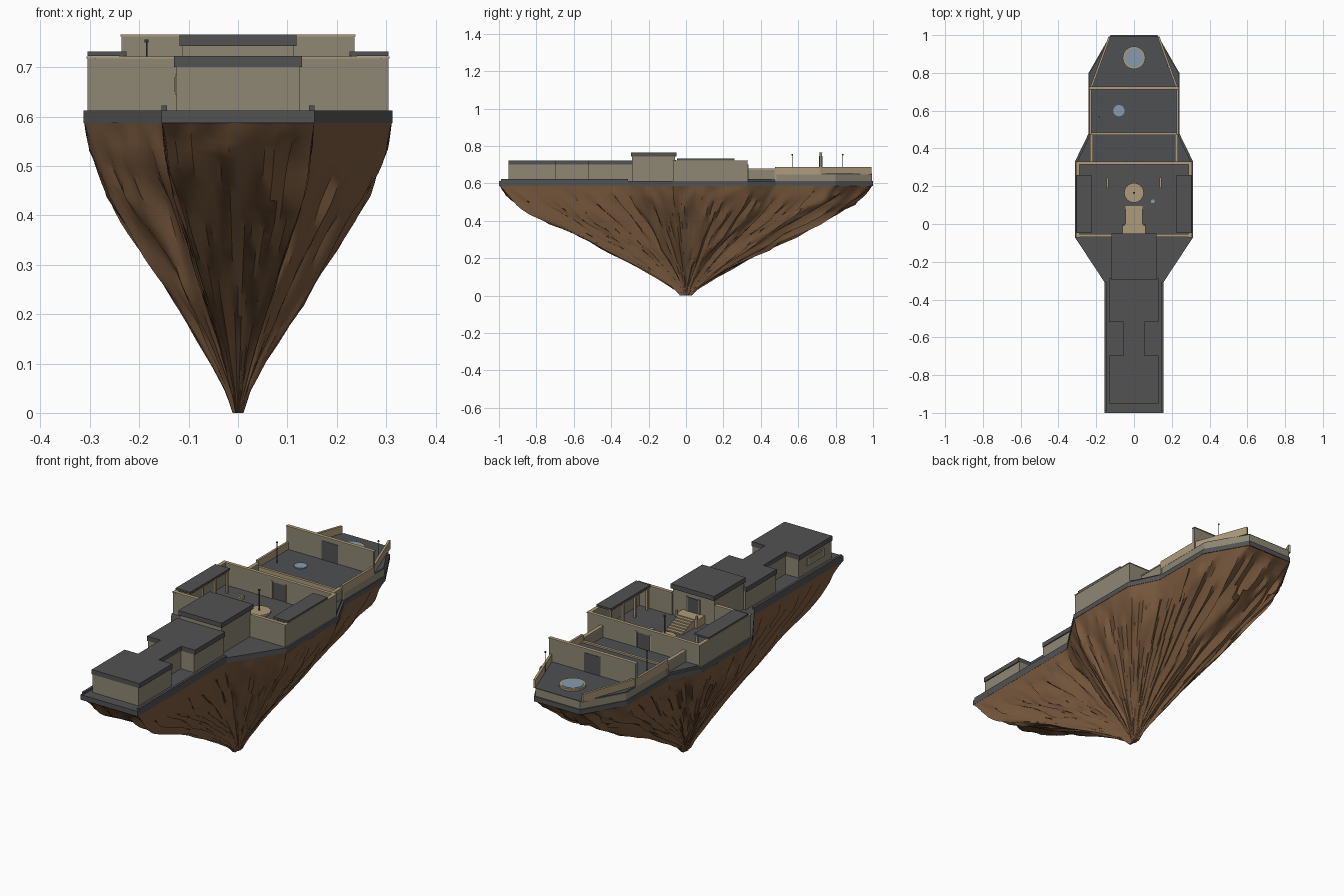
import bpy, bmesh, math
from mathutils import Vector, noise

if "Cube" in bpy.data.objects:
    bpy.data.objects.remove(bpy.data.objects["Cube"])


def material(name, rgb):
    m = bpy.data.materials.new(name)
    m.diffuse_color = (*rgb, 1)
    m.use_nodes = True
    m.node_tree.nodes["Principled BSDF"].inputs["Base Color"].default_value = m.diffuse_color
    return m


ROCK = material("rock_brown", (0.20, 0.105, 0.05))
WALL = material("wall_beige", (0.27, 0.245, 0.175))
TRIM = material("trim_tan", (0.42, 0.33, 0.20))
GREY = material("roof_grey", (0.085, 0.085, 0.085))
DECK = material("deck_grey", (0.075, 0.08, 0.085))
WATER = material("water_blue", (0.25, 0.33, 0.42))


def finish(name, bm, mat):
    bmesh.ops.recalc_face_normals(bm, faces=bm.faces)
    me = bpy.data.meshes.new(name)
    bm.to_mesh(me)
    bm.free()
    me.materials.append(mat)
    ob = bpy.data.objects.new(name, me)
    bpy.context.collection.objects.link(ob)
    return ob


def prism(name, pts, z0, z1, mat):
    bm = bmesh.new()
    f = bm.faces.new([bm.verts.new((x, y, z0)) for x, y in pts])
    r = bmesh.ops.extrude_face_region(bm, geom=[f])
    for v in r["geom"]:
        if isinstance(v, bmesh.types.BMVert):
            v.co.z = z1
    return finish(name, bm, mat)


def box(name, x0, x1, y0, y1, z0, z1, mat):
    return prism(name, [(x0, y0), (x1, y0), (x1, y1), (x0, y1)], z0, z1, mat)


def pair(name, x0, x1, *rest):
    box(name + "_right", x0, x1, *rest)
    box(name + "_left", -x1, -x0, *rest)


def disc(name, x, y, r, z0, z1, mat, n=24):
    return prism(name, [(x + r * math.cos(2 * math.pi * i / n), y + r * math.sin(2 * math.pi * i / n))
                        for i in range(n)], z0, z1, mat)


def strip(name, a, b, w, z0, z1, mat):
    # thin wall running from a to b in plan, on both sides of the model
    d = (Vector(b) - Vector(a)).normalized() * w / 2
    n = Vector((-d.y, d.x))
    p = [Vector(a) + n, Vector(b) + n, Vector(b) - n, Vector(a) - n]
    prism(name + "_right", [(v.x, v.y) for v in p], z0, z1, mat)
    prism(name + "_left", [(-v.x, v.y) for v in p], z0, z1, mat)


def mirrored(half):
    return half + [(-x, y) for x, y in reversed(half)]


# Island slab
OUT = mirrored([(0.155, -1.0), (0.155, -0.31), (0.313, -0.07), (0.313, 0.33),
                (0.24, 0.48), (0.24, 0.80), (0.125, 1.0)])
prism("island_slab", OUT, 0.587, 0.612, GREY)

# Rock underside: outline shrunk ring by ring, roughened with ridges running to the tip
loop = []
for i, a in enumerate(OUT):
    a, b = Vector(a), Vector(OUT[(i + 1) % len(OUT)])
    n = max(2, round((b - a).length / 0.02))
    loop += [a.lerp(b, k / n) for k in range(n)]
PROFILE = [(0.587, 0.995), (0.56, 0.965), (0.53, 0.93), (0.49, 0.87), (0.44, 0.785), (0.39, 0.695), (0.34, 0.595),
           (0.29, 0.495), (0.25, 0.42), (0.20, 0.325), (0.15, 0.235), (0.10, 0.15), (0.05, 0.075), (0.0, 0.03)]
rings = []
for (z0, s0), (z1, s1) in zip(PROFILE, PROFILE[1:]):
    rings += [(z0, s0), ((z0 + z1) / 2, (s0 + s1) / 2)]
rings.append(PROFILE[-1])
bm = bmesh.new()
grid = []
for j, (z, s) in enumerate(rings):
    row = []
    for p in loop:
        q = Vector((p.x * 13, p.y * 13, z * 4))
        ridge = abs(noise.noise(q)) * 0.22 - 0.05 + 0.06 * noise.noise(q * 2.1 + Vector((7, 3, 1)))
        amt = min(1, j / 8)
        k = min(1, s * (1 - ridge * amt))
        dz = 0.018 * noise.noise(q * 0.8 + Vector((0, 9, 4))) * amt if j < len(rings) - 2 else 0
        row.append(bm.verts.new((p.x * k * (1 + 0.1 * amt * (1 - s)), p.y * k, max(0, z + dz))))
    grid.append(row)
N = len(loop)
for r0, r1 in zip(grid, grid[1:]):
    for i in range(N):
        bm.faces.new((r0[i], r0[(i + 1) % N], r1[(i + 1) % N], r1[i]))
bm.faces.new(grid[0])
bm.faces.new(grid[-1])
rock = finish("rock_underside", bm, ROCK)
bpy.context.view_layer.objects.active = rock
rock.select_set(True)
bpy.ops.object.shade_smooth_by_angle(angle=math.radians(35))

# Front deck kerb
pair("front_kerb", 0.144, 0.155, -0.99, -0.31, 0.612, 0.622, GREY)

# Front lodgings: H-shaped plan with flat roof, window on the left
H = mirrored([(0.127, -0.95), (0.127, -0.695), (0.055, -0.695), (0.055, -0.52), (0.127, -0.52), (0.127, -0.285)])
prism("lodging_walls", [(x * 0.98, y) for x, y in H], 0.612, 0.70, WALL)
prism("lodging_roof", [(x * 1.02, y) for x, y in H], 0.70, 0.723, GREY)
box("lodging_window_frame", -0.128, -0.12, -0.89, -0.76, 0.645, 0.685, TRIM)
box("lodging_window", -0.1295, -0.12, -0.88, -0.77, 0.651, 0.679, WALL)

# Main hall with taller roof, rear door and stairs into the courtyard
box("hall_walls", -0.113, 0.113, -0.288, -0.06, 0.612, 0.743, WALL)
box("hall_roof", -0.118, 0.118, -0.295, -0.05, 0.743, 0.766, GREY)
box("hall_door", -0.03, 0.03, -0.06, -0.056, 0.652, 0.72, DECK)
pair("hall_door_frame", 0.03, 0.037, -0.06, -0.053, 0.652, 0.725, TRIM)
box("stair_landing", -0.06, 0.06, -0.06, 0.0, 0.612, 0.652, TRIM)
for i in range(6):
    box(f"stair_step_{i}", -0.045, 0.045, 0.016 * i, 0.016 * (i + 1), 0.612, 0.648 - 0.006 * i, TRIM)
pair("stair_rail_post", 0.05, 0.058, -0.01, -0.002, 0.652, 0.67, TRIM)

# Courtyard walls with tan caps
pair("court_side_wall", 0.291, 0.305, -0.07, 0.33, 0.612, 0.718, WALL)
pair("court_side_cap", 0.289, 0.307, -0.072, 0.332, 0.718, 0.722, TRIM)
pair("court_front_wall", 0.113, 0.291, -0.068, -0.054, 0.612, 0.718, WALL)
pair("court_front_cap", 0.118, 0.289, -0.07, -0.052, 0.718, 0.722, TRIM)
pair("court_rear_wall", 0.035, 0.291, 0.317, 0.33, 0.612, 0.718, WALL)
box("court_rear_lintel", -0.035, 0.035, 0.317, 0.33, 0.695, 0.718, WALL)
box("court_rear_cap", -0.289, 0.289, 0.315, 0.332, 0.718, 0.722, TRIM)
box("court_rear_door", -0.035, 0.035, 0.321, 0.326, 0.612, 0.695, GREY)
pair("court_door_frame", 0.035, 0.042, 0.314, 0.333, 0.612, 0.7, TRIM)

# Side galleries: roof on posts
pair("gallery_roof", 0.226, 0.305, -0.048, 0.26, 0.723, 0.732, GREY)
for i in range(4):
    y = -0.04 + i * 0.095
    pair(f"gallery_post_{i}", 0.23, 0.24, y, y + 0.01, 0.612, 0.724, TRIM)
pair("gallery_beam", 0.23, 0.24, -0.045, 0.257, 0.715, 0.723, TRIM)
pair("court_bench", 0.136, 0.146, 0.19, 0.245, 0.612, 0.63, TRIM)

# Courtyard centre: round dais with a pole
disc("dais", 0, 0.165, 0.052, 0.612, 0.622, TRIM)
disc("dais_pole", 0, 0.165, 0.003, 0.622, 0.725, GREY, 8)
disc("dais_pole_top", 0, 0.165, 0.006, 0.718, 0.725, GREY, 8)
disc("small_pool", 0.1, 0.12, 0.01, 0.612, 0.616, WATER, 12)

# Passage between courtyard and rear deck
prism("passage_floor", mirrored([(0.3, 0.332), (0.232, 0.475)]), 0.612, 0.622, DECK)
pair("passage_parapet", 0.218, 0.232, 0.332, 0.475, 0.612, 0.672, WALL)
pair("passage_cap", 0.216, 0.234, 0.332, 0.475, 0.672, 0.678, TRIM)

# Rear raised deck
REAR = mirrored([(0.235, 0.475), (0.235, 0.80), (0.122, 0.995)])
prism("rear_deck_wall", REAR, 0.612, 0.648, WALL)
prism("rear_deck_floor", [(x * 0.99, y) for x, y in REAR], 0.648, 0.652, DECK)
pair("rear_parapet", 0.225, 0.236, 0.475, 0.72, 0.648, 0.688, TRIM)
strip("rear_bow_parapet", (0.228, 0.72), (0.13, 0.99), 0.011, 0.648, 0.688, TRIM)
box("rear_front_sill", -0.236, 0.236, 0.472, 0.485, 0.622, 0.66, TRIM)

# Tall screen wall with a doorway
pair("screen_wall", 0.045, 0.236, 0.713, 0.727, 0.648, 0.762, WALL)
box("screen_lintel", -0.045, 0.045, 0.713, 0.727, 0.745, 0.762, WALL)
box("screen_door", -0.045, 0.045, 0.711, 0.729, 0.648, 0.745, GREY)
box("screen_cap", -0.238, 0.238, 0.711, 0.729, 0.762, 0.766, TRIM)

# Pools and lamp poles on the rear deck
disc("bow_pool_rim", 0, 0.88, 0.06, 0.652, 0.662, TRIM)
disc("bow_pool_water", 0, 0.88, 0.05, 0.652, 0.664, WATER)
disc("deck_pool_water", -0.08, 0.60, 0.03, 0.652, 0.656, WATER)
for i, (x, y) in enumerate([(-0.185, 0.567), (0.178, 0.837)]):
    disc(f"lamp_pole_{i}", x, y, 0.0015, 0.65, 0.755, GREY, 8)
    disc(f"lamp_head_{i}", x, y, 0.004, 0.75, 0.756, GREY, 8)
